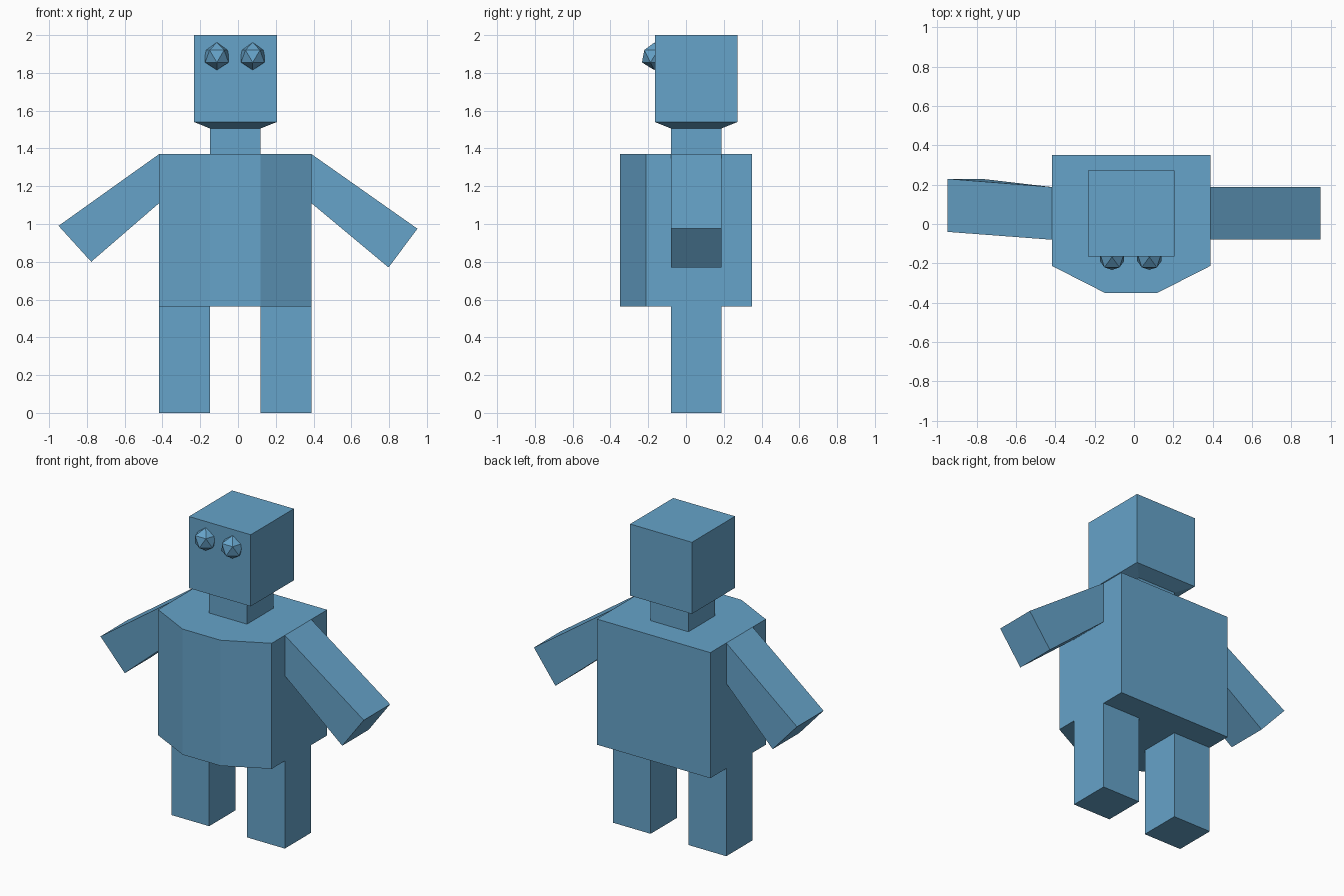
import bpy
import bmesh
import math

if "Cube" in bpy.data.objects:
    bpy.data.objects.remove(bpy.data.objects["Cube"])

# One blue for the whole figure
blue = bpy.data.materials.new("blue")
blue.diffuse_color = (0.133, 0.367, 0.587, 1)
blue.use_nodes = True
blue.node_tree.nodes["Principled BSDF"].inputs["Base Color"].default_value = blue.diffuse_color


def loft(name, rings):
    """Closed solid from matching rings of points, each joined to the next."""
    n = len(rings[0])
    verts = [p for ring in rings for p in ring]
    faces = [tuple(range(n))[::-1], tuple(range(len(verts) - n, len(verts)))]
    for k in range(len(rings) - 1):
        a, b = k * n, (k + 1) * n
        faces += [(a + i, a + (i + 1) % n, b + (i + 1) % n, b + i) for i in range(n)]
    mesh = bpy.data.meshes.new(name)
    mesh.from_pydata(verts, [], faces)
    mesh.materials.append(blue)
    bpy.context.collection.objects.link(bpy.data.objects.new(name, mesh))
    # Make every face point outwards
    bm = bmesh.new()
    bm.from_mesh(mesh)
    bmesh.ops.recalc_face_normals(bm, faces=bm.faces)
    bm.to_mesh(mesh)
    bm.free()


def rect(x0, x1, y0, y1, z):
    return [(x0, y0, z), (x1, y0, z), (x1, y1, z), (x0, y1, z)]


def arm_end(top, bottom, y0, y1):
    (xt, zt), (xb, zb) = top, bottom
    return [(xt, y0, zt), (xt, y1, zt), (xb, y1, zb), (xb, y0, zb)]


LEFT, RIGHT = -0.418, 0.389       # outer sides of the torso
IN_L, IN_R = -0.149, 0.12         # inner sides of the legs, sides of the neck
Y0, Y1 = -0.08, 0.188             # depth of limbs and neck
HIP, SHOULDER = 0.563, 1.37

# Torso with a bevelled chest
outline = [(LEFT, 0.35), (LEFT, -0.213), (IN_L, -0.35),
           (IN_R, -0.35), (RIGHT, -0.213), (RIGHT, 0.35)]
loft("torso", [[(x, y, z) for x, y in outline] for z in (HIP, SHOULDER)])

# Legs
for side, x0, x1 in (("left", LEFT, IN_L), ("right", IN_R, RIGHT)):
    loft(f"leg_{side}", [rect(x0, x1, Y0, Y1, z) for z in (0, HIP)])

# Neck flaring into the head
neck = (IN_L, IN_R, Y0, Y1)
skull = (-0.233, 0.206, -0.165, 0.273)
loft("neck_and_head", [rect(*neck, SHOULDER), rect(*neck, 1.506),
                       rect(*skull, 1.54), rect(*skull, 2.0)])

# Arms, the left one swinging slightly backwards
loft("arm_left", [arm_end((LEFT, SHOULDER), (LEFT, 1.11), Y0, Y1),
                  arm_end((-0.95, 0.99), (-0.777, 0.80), -0.04, 0.23)])
loft("arm_right", [arm_end((RIGHT, SHOULDER), (RIGHT, 1.11), Y0, Y1),
                   arm_end((0.95, 0.975), (0.797, 0.77), Y0, Y1)])

# Faceted eyes
for side, x in (("left", -0.112), ("right", 0.078)):
    bpy.ops.mesh.primitive_ico_sphere_add(subdivisions=1, radius=0.073,
                                          location=(x, -0.168, 1.888),
                                          rotation=(0, 0, math.pi / 2))
    eye = bpy.context.object
    eye.name = f"eye_{side}"
    eye.data.materials.append(blue)
